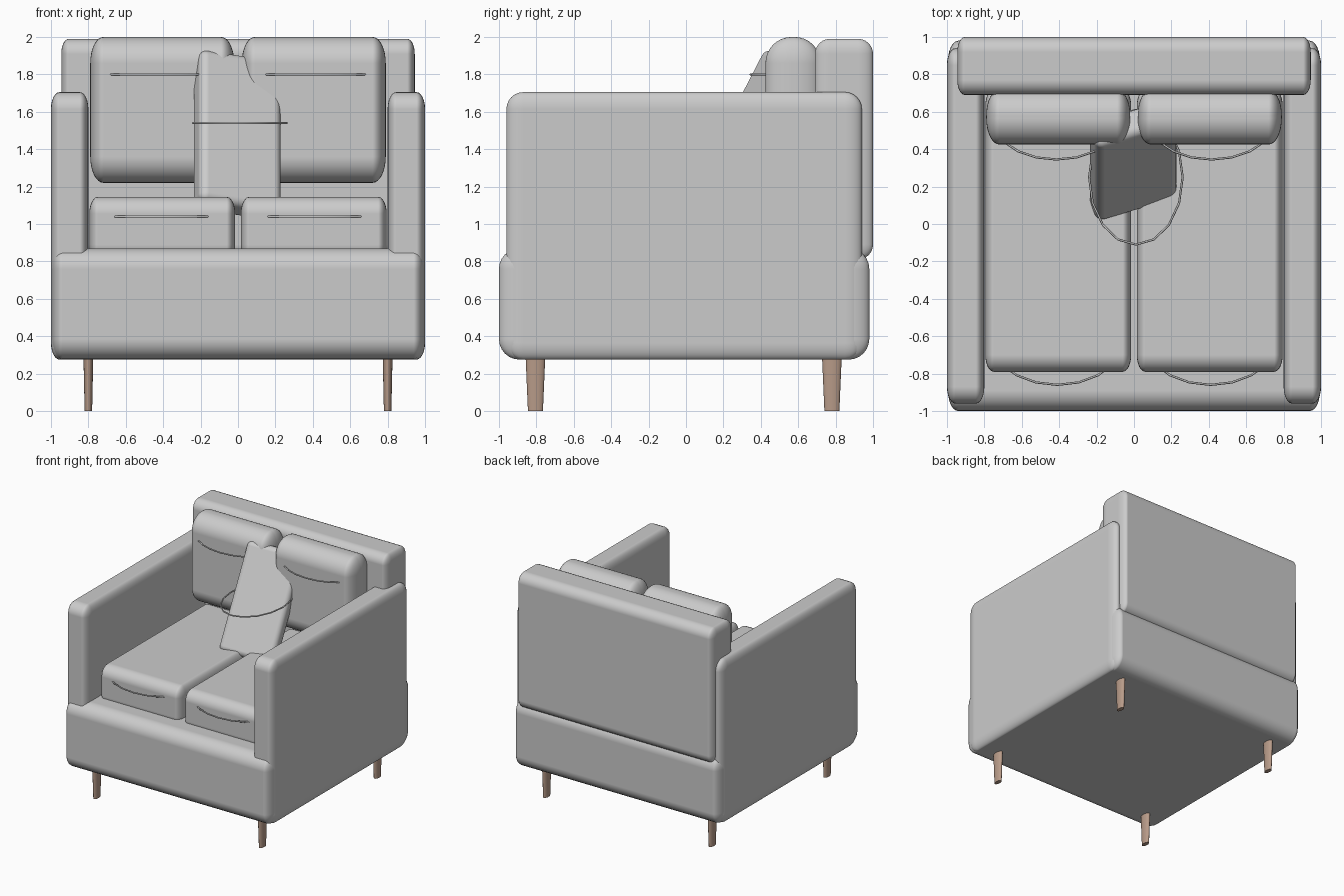
import bpy, math
from mathutils import Matrix, Vector

if "Cube" in bpy.data.objects:
    bpy.data.objects.remove(bpy.data.objects["Cube"])

SQ = 0.5  # roundings are half as wide in x as in y and z


def add_mesh(name, bpy_add, **kw):
    bpy_add(**kw)
    ob = bpy.context.object
    ob.name = ob.data.name = name
    return ob


def soft_box(name, x, y, z, r, seg=6, squash=SQ):
    """Rounded box spanning the given (min, max) ranges."""
    ob = add_mesh(name, bpy.ops.mesh.primitive_cube_add, size=1)
    ob.data.transform(Matrix.Diagonal(((x[1] - x[0]) / squash, y[1] - y[0], z[1] - z[0], 1)))
    ob.scale.x = squash
    ob.location = (sum(x) / 2, sum(y) / 2, sum(z) / 2)
    b = ob.modifiers.new("Round", 'BEVEL')
    b.width, b.segments = r, seg
    b.harden_normals = True
    for p in ob.data.polygons:
        p.use_smooth = True
    return ob


def cord(name, cx, cy, z, rx, ry, n=20):
    """Thin horizontal elliptical cord."""
    ob = add_mesh(name, bpy.ops.mesh.primitive_torus_add, major_segments=n, minor_segments=6,
                  major_radius=1, minor_radius=0.02)
    for i, v in enumerate(ob.data.vertices):
        a = 2 * math.pi * (i // 6) / n
        c = Vector((math.cos(a), math.sin(a), 0))
        d = (v.co - c) * 0.3
        v.co = Vector((c.x * rx, c.y * ry, 0)) + d
    ob.location = (cx, cy, z)
    for p in ob.data.polygons:
        p.use_smooth = True
    return ob


# frame of the sofa
soft_box("base", (-0.995, 0.995), (-1.0, 0.98), (0.275, 0.87), 0.11)
soft_box("backrest", (-0.945, 0.945), (0.69, 1.0), (0.81, 1.99), 0.08)

# mirrored parts
for side, s in (("left", -1), ("right", 1)):
    def span(a, b):
        return tuple(sorted((s * a, s * b)))
    soft_box(side + "_arm", span(0.80, 1.0), (-0.96, 0.94), (0.275, 1.705), 0.09)
    soft_box(side + "_seat_cushion", span(0.015, 0.795), (-0.79, 0.72), (0.80, 1.145), 0.09)
    soft_box(side + "_back_cushion", span(0.02, 0.79), (0.425, 0.72), (1.22, 2.0), 0.14, 8)
    cord(side + "_seat_cord", s * 0.41, -0.59, 1.04, 0.37, 0.27)
    cord(side + "_back_cord", s * 0.415, 0.57, 1.80, 0.345, 0.225)

# leaning throw pillow
up = Vector((0, 0.46, 0.89)).normalized()
wide = Vector((0.947, 0.28, -0.15))
wide = (wide - up * wide.dot(up)).normalized()
deep = up.cross(wide)
pillow = soft_box("throw_pillow", (-0.23, 0.23), (-0.08, 0.08), (-0.455, 0.455), 0.045, 5, 1.0)
m = Matrix((wide, deep, up)).transposed().to_4x4()
pillow.matrix_world = Matrix.Translation((-0.005, 0.34, 1.475)) @ m
cord("pillow_cord", 0.01, 0.25, 1.54, 0.25, 0.36, 16)

# tapered wooden legs
wood = bpy.data.materials.new("wood")
wood.diffuse_color = (0.48, 0.33, 0.25, 1)
wood.use_nodes = True
wood.node_tree.nodes["Principled BSDF"].inputs["Base Color"].default_value = wood.diffuse_color
for end, y in (("front", -0.805), ("rear", 0.78)):
    for side, s in (("left", -1), ("right", 1)):
        leg = add_mesh(f"{end}_{side}_leg", bpy.ops.mesh.primitive_cone_add, vertices=20,
                       radius1=0.04, radius2=0.053, depth=0.30, location=(s * 0.80, y, 0.15))
        leg.scale.x = SQ
        leg.data.materials.append(wood)
        bpy.ops.object.shade_smooth_by_angle(angle=math.radians(40))
